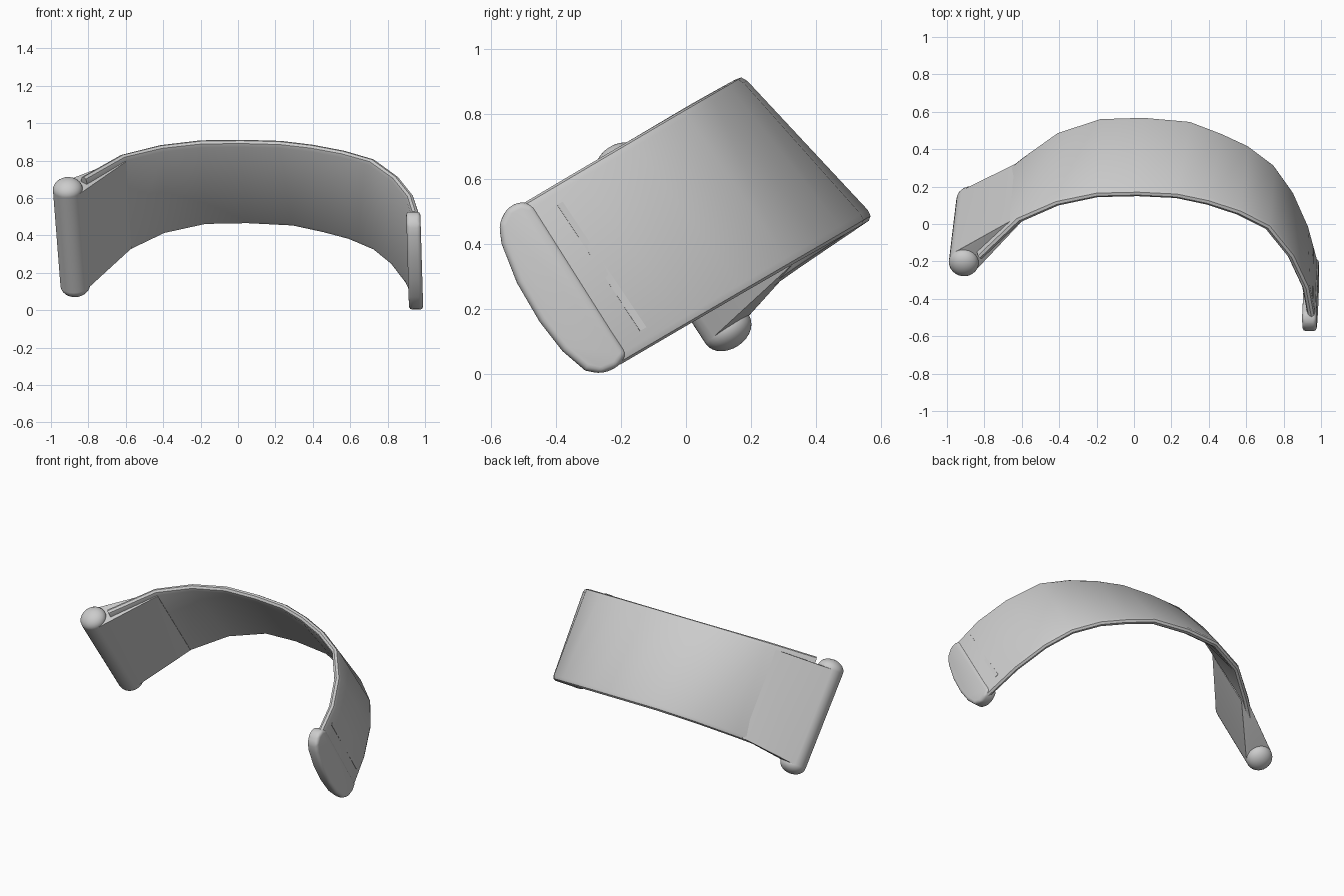
import bpy, bmesh, math
from mathutils import Vector

if "Cube" in bpy.data.objects:
    bpy.data.objects.remove(bpy.data.objects["Cube"])

grey = bpy.data.materials.new("plain_grey")
grey.use_nodes = True
grey.diffuse_color = (0.6, 0.6, 0.6, 1)
grey.node_tree.nodes["Principled BSDF"].inputs["Base Color"].default_value = (0.6, 0.6, 0.6, 1)


def finish(name, bm, angle=40, bevel=0):
    """Turn a bmesh into a smooth shaded object."""
    bmesh.ops.recalc_face_normals(bm, faces=bm.faces)
    mesh = bpy.data.meshes.new(name)
    bm.to_mesh(mesh)
    bm.free()
    mesh.materials.append(grey)
    obj = bpy.data.objects.new(name, mesh)
    bpy.context.collection.objects.link(obj)
    bpy.ops.object.select_all(action='DESELECT')
    obj.select_set(True)
    bpy.context.view_layer.objects.active = obj
    if bevel:
        mod = obj.modifiers.new("round_rim", 'BEVEL')
        mod.width, mod.segments, mod.limit_method = bevel, 4, 'ANGLE'
        bpy.ops.object.modifier_apply(modifier=mod.name)
    bpy.ops.object.shade_smooth_by_angle(angle=math.radians(angle))
    return obj


def loft(name, rings):
    """Skin closed rings and cap both ends."""
    bm = bmesh.new()
    rows = [[bm.verts.new(p) for p in ring] for ring in rings]
    n = len(rows[0])
    for a, b in zip(rows, rows[1:]):
        for i in range(n):
            j = (i + 1) % n
            bm.faces.new((a[i], a[j], b[j], b[i]))
    bm.faces.new(rows[0])
    bm.faces.new(rows[-1])
    return finish(name, bm)


# Upper and lower outer edges of the flared band, each in its own tilted plane
upper_xy = [(-.84, -.17), (-.63, .03), (-.42, .12), (-.2, .165), (.02, .17), (.23, .16),
            (.4, .125), (.57, .07), (.73, -.01), (.86, -.17), (.94, -.34), (.97, -.5)]
lower_xy = [(-.81, .19), (-.6, .36), (-.41, .495), (-.18, .57), (.05, .577), (.3, .555),
            (.47, .49), (.61, .425), (.75, .32), (.85, .18), (.93, 0), (.985, -.2)]
upper = [Vector((x, y, .82 + .59 * y)) for x, y in upper_xy]
lower = [Vector((x, y, .483 - (.7 if x < 0 else .584) * (.575 - y))) for x, y in lower_xy]


def inward(i):
    """Direction from the outer face to the inner face at a station."""
    a, b = max(i - 1, 0), min(i + 1, len(upper) - 1)
    along = upper[b] + lower[b] - upper[a] - lower[a]
    return along.cross(upper[i] - lower[i]).normalized()


# Band with rounded rims
thickness = .042
half = [(.045, 0), (.012, .15), (0, .5), (.012, .85), (.045, 1)]
section = half + [(1 - s, d) for s, d in reversed(half)]
loft("band", [[lower[i].lerp(upper[i], s) + inward(i) * d * thickness for s, d in section]
              for i in range(len(upper))])


# Thin seams across the outside near both ends
def seam(name, i, t):
    rings = []
    for k in (t - .05, t + .05):
        lo, up = lower[i].lerp(lower[i + 1], k), upper[i].lerp(upper[i + 1], k)
        n = inward(i).lerp(inward(i + 1), k)
        rings.append([lo.lerp(up, s) + n * d for s, d in
                      ((.1, -.003), (.9, -.003), (.9, .006), (.1, .006))])
    loft(name, rings)


seam("sleeve_seam", 0, .35)
seam("tip_seam", 10, .5)

# Sleeve folded round the pin, tapering into the band
pin_top, pin_low = Vector((-.91, -.205, .645)), Vector((-.87, .127, .136))
axis = (pin_top - pin_low).normalized()
turn = axis.to_track_quat('Z', 'Y')
radius = .08
bm = bmesh.new()
for centre in (pin_top, pin_low):
    for k in range(24):
        a = math.tau * k / 24
        bm.verts.new(centre + turn @ Vector((radius * math.cos(a), radius * math.sin(a), 0)))
for s in (.03, .95):
    edge = lower[1].lerp(upper[1], s)
    for d in (.3, 1.12):
        bm.verts.new(edge + inward(1) * d * thickness)
bmesh.ops.convex_hull(bm, input=bm.verts[:])
bmesh.ops.dissolve_limit(bm, angle_limit=.02, verts=bm.verts[:], edges=bm.edges[:])
finish("hinge_sleeve", bm, 35)

# Domed pin heads at both ends of the sleeve
for name, centre in (("upper_pin_head", pin_top), ("lower_pin_head", pin_low)):
    bm = bmesh.new()
    bmesh.ops.create_uvsphere(bm, u_segments=24, v_segments=14, radius=radius)
    for v in bm.verts:
        v.co = centre + turn @ Vector((v.co.x, v.co.y, v.co.z * .75))
    finish(name, bm)

# Rounded tongue on the free end
outline = [(-.47, .52), (-.51, .53), (-.55, .51), (-.575, .46), (-.567, .4), (-.52, .28),
           (-.45, .16), (-.38, .07), (-.31, .01), (-.26, 0), (-.21, .02), (-.18, .06)]
rings = []
bm = bmesh.new()
for side in (-.038, .038):
    rings.append([bm.verts.new((.945 - .03 * (z - .25) + side, y, z)) for y, z in outline])
    bm.faces.new(rings[-1])
for i in range(len(outline)):
    j = (i + 1) % len(outline)
    bm.faces.new((rings[0][i], rings[0][j], rings[1][j], rings[1][i]))
finish("tongue", bm, 50, .028)
